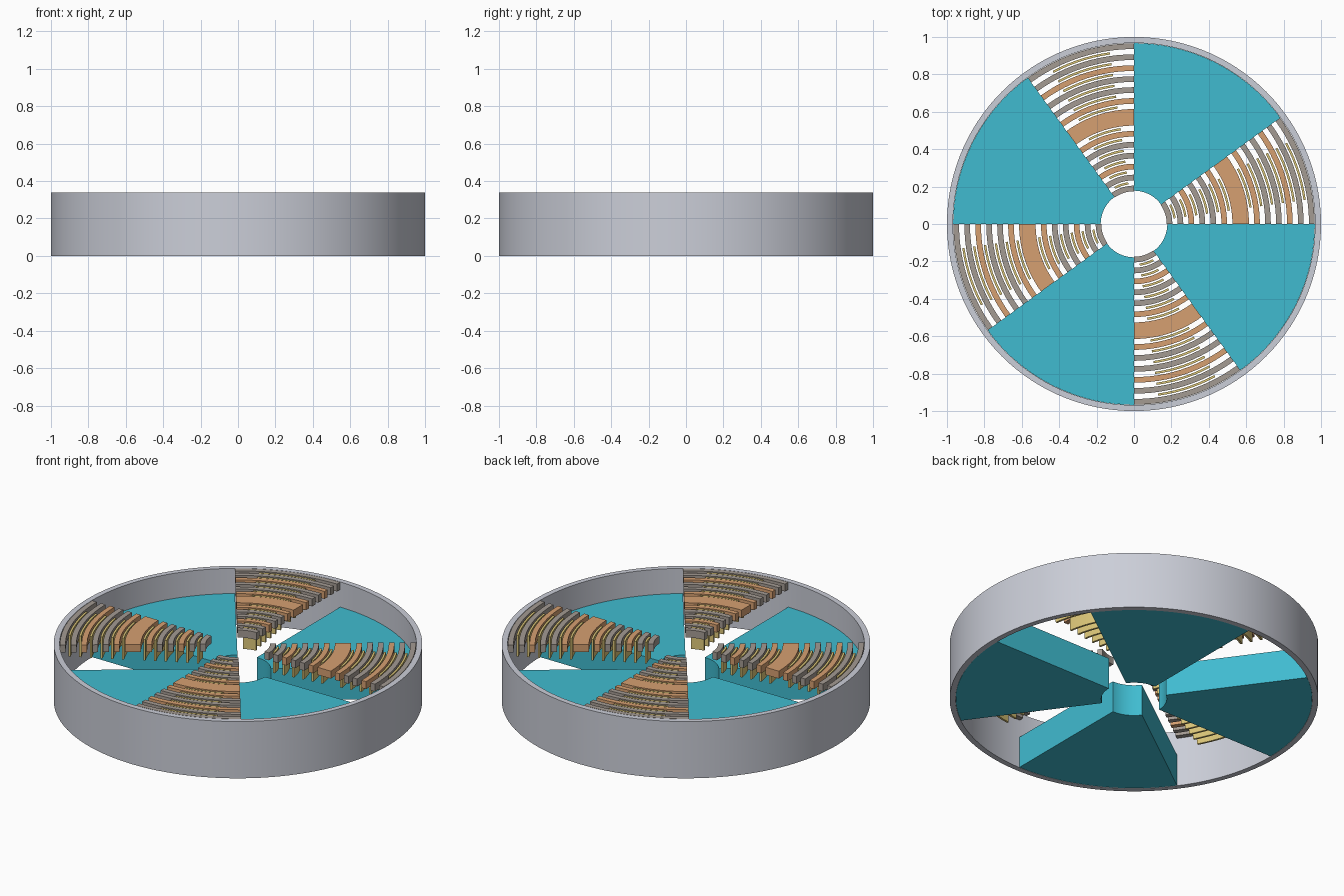
import bpy
import bmesh
from math import cos, sin, radians, pi

cube = bpy.data.objects.get("Cube")
if cube:
    bpy.data.objects.remove(cube, do_unlink=True)


def material(name, rgb):
    mat = bpy.data.materials.new(name)
    mat.use_nodes = True
    mat.diffuse_color = (*rgb, 1)
    bsdf = next(n for n in mat.node_tree.nodes if n.type == "BSDF_PRINCIPLED")
    bsdf.inputs["Base Color"].default_value = (*rgb, 1)
    return mat


SILVER = material("silver grey", (0.60, 0.62, 0.69))
TEAL = material("teal", (0.051, 0.50, 0.63))
STONE = material("warm grey", (0.37, 0.325, 0.29))
COPPER = material("copper orange", (0.67, 0.35, 0.165))
BRASS = material("brass yellow", (0.72, 0.57, 0.19))


def add_arc(bm, r0, r1, z0, z1, start, end):
    """Sweep a rectangular section about z between two angles in degrees."""
    full = end - start >= 360
    steps = max(4, round((end - start) / 3))
    rings = []
    for i in range(steps if full else steps + 1):
        a = radians(start + (end - start) * i / steps)
        section = ((r0, z0), (r1, z0), (r1, z1), (r0, z1))
        rings.append([bm.verts.new((r * cos(a), r * sin(a), z)) for r, z in section])
    for i in range(steps):
        a, b = rings[i], rings[(i + 1) % len(rings)]
        for j in range(4):
            k = (j + 1) % 4
            bm.faces.new((a[j], a[k], b[k], b[j]))
    if not full:
        bm.faces.new(rings[0])
        bm.faces.new(rings[-1])


def arc_object(name, mat, r0, r1, z0, z1, start=0, end=360, quarters=1):
    bm = bmesh.new()
    for q in range(quarters):
        add_arc(bm, r0, r1, z0, z1, start + 90 * q, end + 90 * q)
    bmesh.ops.recalc_face_normals(bm, faces=bm.faces)
    mesh = bpy.data.meshes.new(name)
    bm.to_mesh(mesh)
    bm.free()
    mesh.materials.append(mat)
    mesh.shade_smooth()
    mesh.set_sharp_from_angle(angle=pi / 6)
    obj = bpy.data.objects.new(name, mesh)
    bpy.context.collection.objects.link(obj)
    return obj


HEIGHT = 0.34
SECTOR = 36
PITCH = 0.0585
FIRST = 0.19
HALF = 0.015

# Outer rim
arc_object("outer_rim", SILVER, 0.968, 1.0, 0, HEIGHT)

# Four solid wedges between the slatted sectors
arc_object("wedges", TEAL, 0.178, 0.967, 0.001, 0.19, SECTOR, 90, 4)

# Concentric slats: every third row is copper, the middle pair is one wide slat
for row in range(14):
    if row == 7:
        continue
    r = FIRST + PITCH * row
    outer = r + HALF + (PITCH if row == 6 else 0)
    mat = COPPER if row in (2, 5, 6, 8, 11) else STONE
    arc_object(f"slat_row_{row + 1}", mat, r - HALF, outer,
               HEIGHT - 0.045, HEIGHT, 0, SECTOR, 4)

# Thin hanging fins centred in the gaps between slats
for gap in range(13):
    if gap == 6:
        continue
    r = FIRST + PITCH * (gap + 0.5)
    arc_object(f"fin_row_{gap + 1}", BRASS, r - 0.006, r + 0.006,
               0.21, HEIGHT - 0.003, 8, 28, 4)
